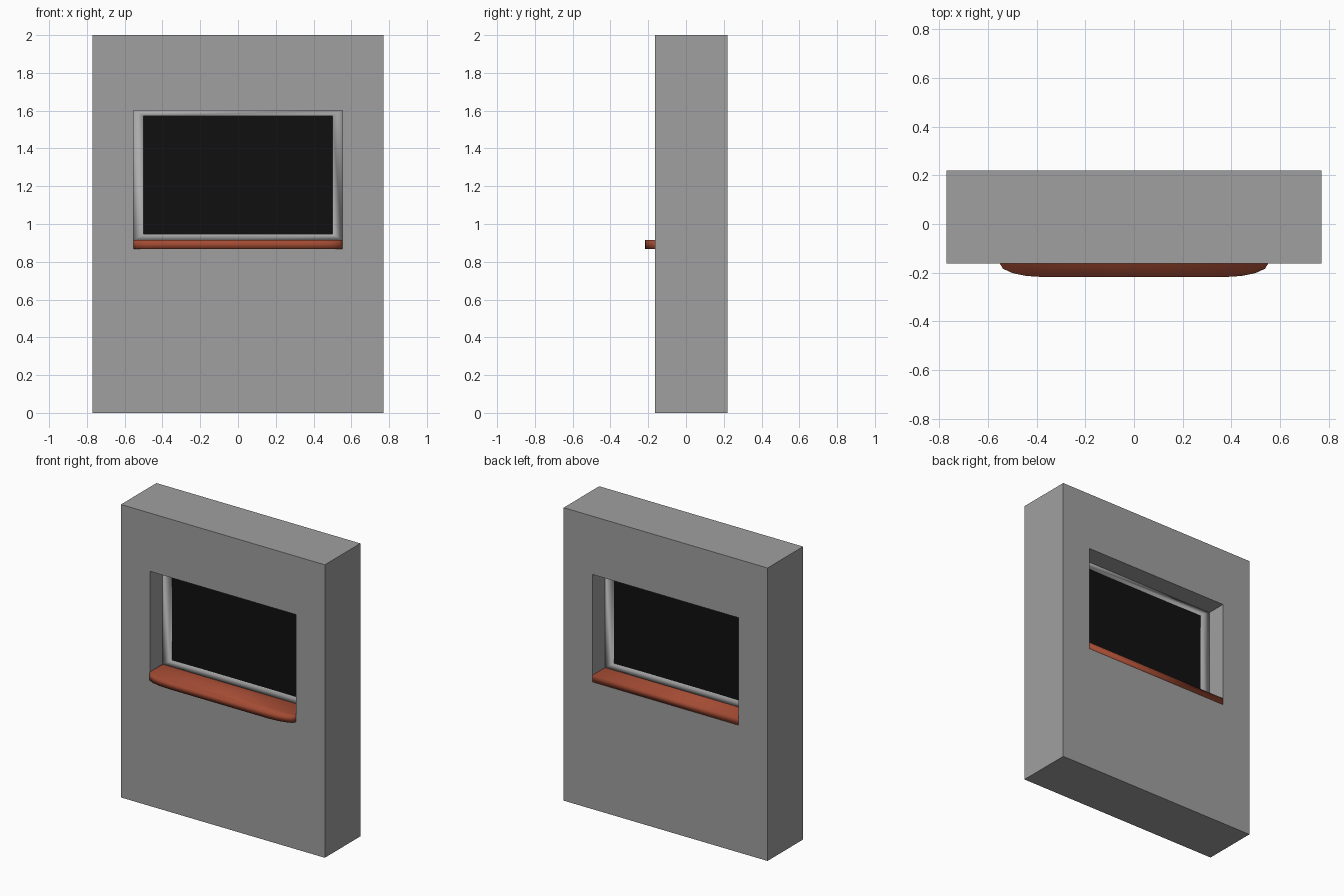
import bpy, bmesh, math

if "Cube" in bpy.data.objects:
    bpy.data.objects.remove(bpy.data.objects["Cube"])

def material(name, rgb):
    m = bpy.data.materials.new(name)
    m.diffuse_color = (*rgb, 1)
    m.use_nodes = True
    m.node_tree.nodes["Principled BSDF"].inputs["Base Color"].default_value = m.diffuse_color
    return m

wall_grey = material("wall grey", (0.35, 0.35, 0.35))
frame_grey = material("frame grey", (0.41, 0.41, 0.41))
brick_red = material("sill red", (0.36, 0.07, 0.033))
black = material("pane black", (0.005, 0.005, 0.005))

def finish(name, bm, mat, smooth=False):
    bmesh.ops.recalc_face_normals(bm, faces=bm.faces)
    for f in bm.faces:
        f.smooth = smooth
    me = bpy.data.meshes.new(name)
    bm.to_mesh(me)
    bm.free()
    me.materials.append(mat)
    ob = bpy.data.objects.new(name, me)
    bpy.context.collection.objects.link(ob)
    return ob

def ring(name, outer, inner, y0, y1, mat, smooth=False):
    """Rectangular ring in the xz plane; outer/inner = (half width, z low, z high)."""
    bm = bmesh.new()
    loops = []
    for (w, lo, hi), y in ((outer, y0), (inner, y0), (inner, y1), (outer, y1)):
        loops.append([bm.verts.new((x, y, z))
                      for x, z in ((-w, lo), (w, lo), (w, hi), (-w, hi))])
    for a, b in zip(loops, loops[1:] + loops[:1]):
        for i in range(4):
            j = (i + 1) % 4
            bm.faces.new((a[i], a[j], b[j], b[i]))
    return finish(name, bm, mat, smooth)

FRONT, BACK = -0.163, 0.22

# Wall with the window opening, and the frame set back inside it
ring("wall", (0.77, 0, 2), (0.552, 0.868, 1.602), FRONT, BACK, wall_grey)
ring("window_frame", (0.552, 0.915, 1.602), (0.5, 0.948, 1.571),
     -0.025, 0.085, frame_grey, True)

# Dark pane
bm = bmesh.new()
bmesh.ops.create_cube(bm, size=1)
for v in bm.verts:
    v.co = (v.co.x * 1.0, 0.03 + v.co.y * 0.06, 1.2595 + v.co.z * 0.623)
finish("window_pane", bm, black)

# Sill: flush at the back, rounded front corners projecting from the wall
steps = 4
right = [(0.372 + 0.18 * math.cos(t), FRONT - 0.055 * math.sin(t))
         for t in (math.pi / 2 * i / steps for i in range(steps + 1))]
right = [(0.552, BACK)] + right
outline = right + [(-x, y) for x, y in reversed(right)]
bm = bmesh.new()
base = bm.faces.new([bm.verts.new((x, y, 0.868)) for x, y in outline])
up = bmesh.ops.extrude_face_region(bm, geom=[base])["geom"]
bmesh.ops.translate(bm, vec=(0, 0, 0.047),
                    verts=[v for v in up if isinstance(v, bmesh.types.BMVert)])
finish("window_sill", bm, brick_red, True)
